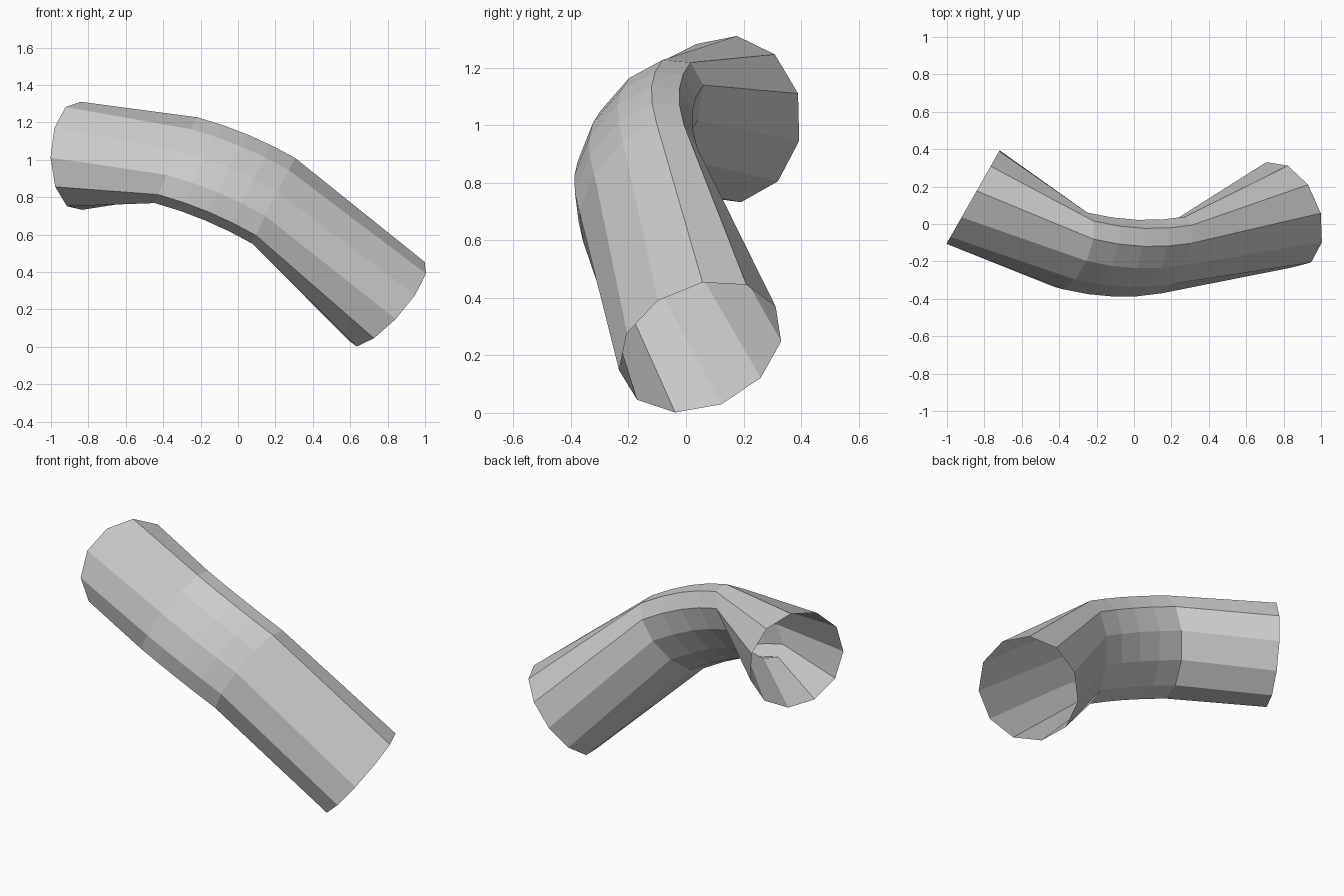
import bpy, bmesh, math
from mathutils import Vector

if "Cube" in bpy.data.objects:
    bpy.data.objects.remove(bpy.data.objects["Cube"])

SIDES = 11
REF = Vector((0.11, 0.16, 0.218))       # normal of the plane the tube bends in
MID_AXIS = Vector((0.902, -0.054, -0.428))
BULGE = Vector((0.194, -0.835, 0.515)) * 0.033   # slight bow of the middle

bend_a = Vector((-0.328, -0.145, 1.0))
bend_b = Vector((0.195, -0.167, 0.782))


def add_ring(bm, centre, axis, wide, thin, turn=0.0):
    """Elliptical ring: 'wide' along the bend-plane normal, 'thin' across it."""
    n = axis.normalized()
    u = (REF - n * REF.dot(n)).normalized()
    v = n.cross(u)
    angles = [2 * math.pi * i / SIDES + turn for i in range(SIDES)]
    return [bm.verts.new(centre + u * math.cos(a) * wide + v * math.sin(a) * thin)
            for a in angles]


bm = bmesh.new()

# Round left end
loops = [add_ring(bm, Vector((-0.858, 0.148, 1.02)), Vector((0.87, -0.495, 0)),
                  0.292, 0.292, 0.04)]

# Pinched, gently bowed middle
for i in range(5):
    t = i / 4
    centre = bend_a.lerp(bend_b, t) + BULGE * 4 * t * (1 - t)
    loops.append(add_ring(bm, centre, MID_AXIS, 0.293, 0.157))

# Round right end
loops.append(add_ring(bm, Vector((0.803, 0.05, 0.23)),
                      Vector((0.716, 0.286, -0.637)), 0.297, 0.297, 0.03))

# Skin the rings into an open tube
for p, q in zip(loops, loops[1:]):
    for i in range(SIDES):
        j = (i + 1) % SIDES
        bm.faces.new((p[i], p[j], q[j], q[i]))
bm.normal_update()
if sum(f.normal.dot(f.calc_center_median() - bend_a.lerp(bend_b, 0.5))
       for f in bm.faces) < 0:
    bmesh.ops.reverse_faces(bm, faces=bm.faces[:])

mesh = bpy.data.meshes.new("bent_tube")
bm.to_mesh(mesh)
bm.free()
tube = bpy.data.objects.new("bent_tube", mesh)
bpy.context.collection.objects.link(tube)
